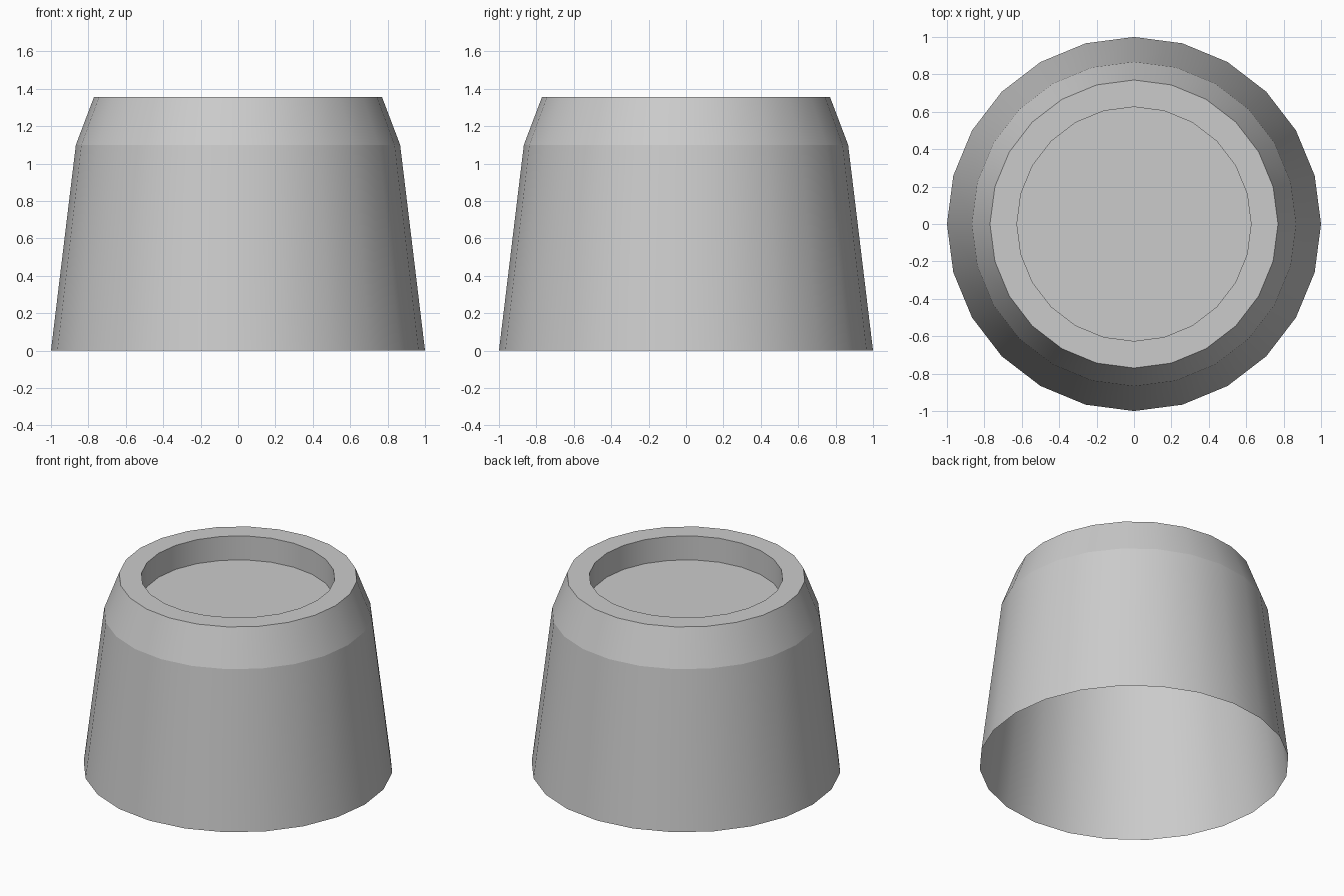
import bpy, bmesh
from math import cos, sin, tau, radians

if "Cube" in bpy.data.objects:
    bpy.data.objects.remove(bpy.data.objects["Cube"])

SIDES = 24
# (radius, z) from the open bottom rim, up over the lip, down into the recess
PROFILE = [(1.0, 0.0), (0.867, 1.10), (0.77, 1.356), (0.626, 1.356), (0.626, 1.185)]

bm = bmesh.new()
rings = [[bm.verts.new((r * cos(tau * i / SIDES), r * sin(tau * i / SIDES), z))
          for i in range(SIDES)] for r, z in PROFILE]

# tapered wall, shoulder, flat lip and recess wall
for a, b in zip(rings, rings[1:]):
    for i in range(SIDES):
        j = (i + 1) % SIDES
        bm.faces.new((a[i], a[j], b[j], b[i]))

# recess floor (the underside stays open)
bm.faces.new(rings[-1])

# smooth around, crisp between bands
for f in bm.faces:
    f.smooth = True
for ring in rings[1:]:
    for i in range(SIDES):
        bm.edges.get((ring[i], ring[(i + 1) % SIDES])).smooth = False

mesh = bpy.data.meshes.new("tapered_cap")
bm.to_mesh(mesh)
bm.free()
cap = bpy.data.objects.new("tapered_cap", mesh)
bpy.context.collection.objects.link(cap)
